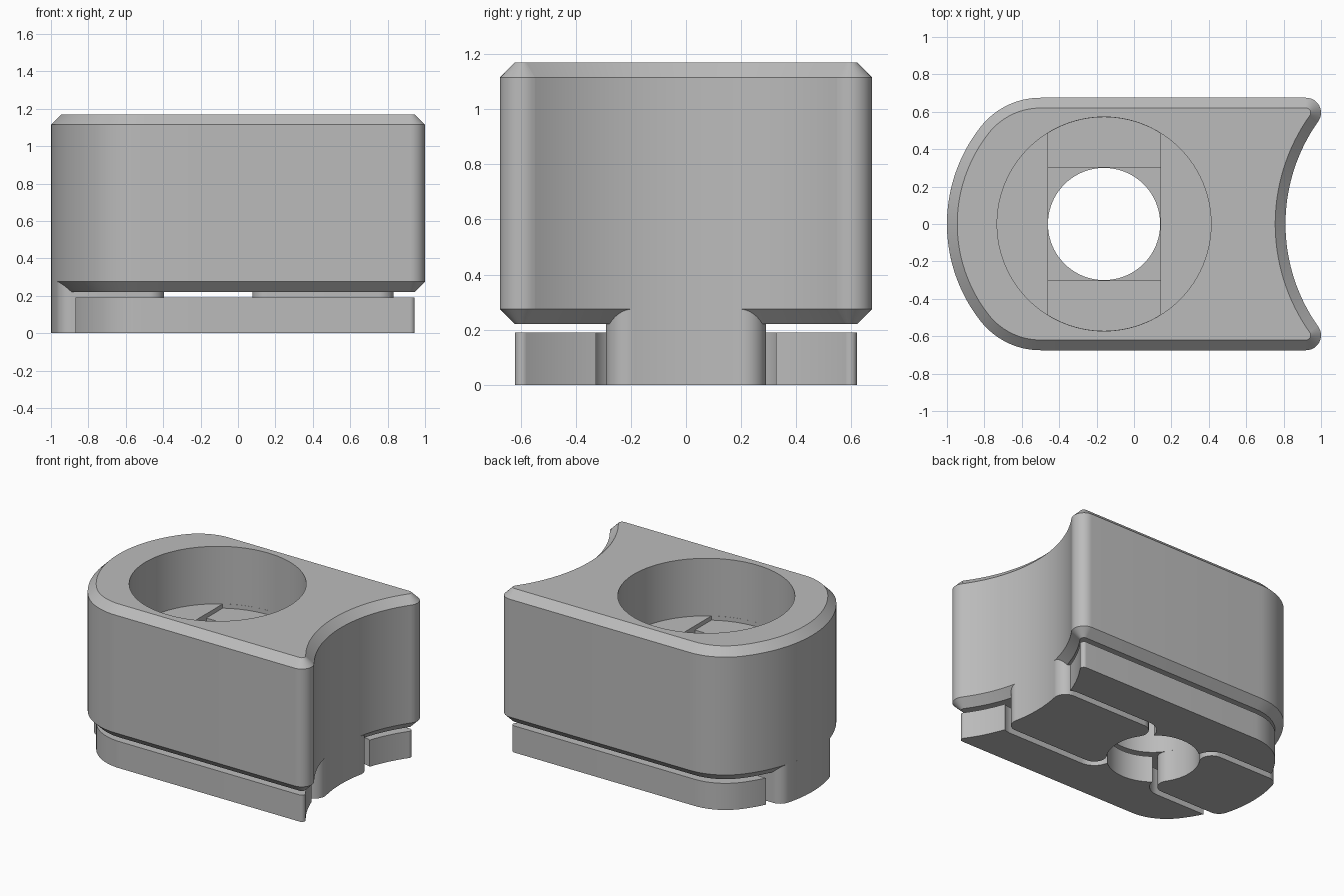
import bpy, bmesh
from math import sin, cos, atan2, acos, asin, pi, hypot, sqrt

if "Cube" in bpy.data.objects:
    bpy.data.objects.remove(bpy.data.objects["Cube"], do_unlink=True)

grey = bpy.data.materials.new("plain_grey")
grey.use_nodes = True
grey.diffuse_color = (0.5, 0.5, 0.5, 1)
grey.node_tree.nodes["Principled BSDF"].inputs["Base Color"].default_value = grey.diffuse_color

# Main dimensions
BORE = (-0.16, 0)          # centre of bore and of rounded end
SCOOP = (1.757, 0)         # centre of the concave end
END_R, SCOOP_R = 0.84, 0.947
HOLE_R, BORE_R = 0.3, 0.572
FILLET, GAP, BEVEL = 0.08, 0.05, 0.055
TONGUE = 0.29              # half width of the middle foot
TOP, CHAMFER_LOW, UNDERSIDE, PLATE_TOP = 1.17, 0.275, 0.22, 0.19
UP = pi / 2


def aim(a, b):
    return atan2(b[1] - a[1], b[0] - a[0])


def arc(c, r, a0, a1, n=20):
    return [(c[0] + r * cos(a0 + (a1 - a0) * i / n),
             c[1] + r * sin(a0 + (a1 - a0) * i / n)) for i in range(n + 1)]


def meet(c, r, other, r2):
    """Half angle at c to where the two circles cross."""
    d = hypot(other[0] - c[0], other[1] - c[1])
    return acos((r * r + d * d - r2 * r2) / (2 * r * d))


def clean(points):
    out = []
    for p in points:
        if not out or hypot(p[0] - out[-1][0], p[1] - out[-1][1]) > 1e-5:
            out.append(p)
    return out


def mirrored(half):
    half = clean(half)
    return half + [(x, -y) for x, y in reversed(half[1:-1])]


def loft(name, rings):
    """Solid through equal rings, each given as (points, height)."""
    bm = bmesh.new()
    loops = [[bm.verts.new((x, y, z)) for x, y in pts] for pts, z in rings]
    bm.faces.new(loops[0])
    bm.faces.new(loops[-1])
    n = len(loops[0])
    for a, b in zip(loops, loops[1:]):
        for i in range(n):
            j = (i + 1) % n
            bm.faces.new((a[i], a[j], b[j], b[i]))
    bmesh.ops.recalc_face_normals(bm, faces=bm.faces)
    mesh = bpy.data.meshes.new(name)
    bm.to_mesh(mesh)
    bm.free()
    mesh.materials.append(grey)
    ob = bpy.data.objects.new(name, mesh)
    bpy.context.collection.objects.link(ob)
    return ob


def prism(name, pts, z0, z1):
    return loft(name, [(pts, z0), (pts, z1)])


def activate(ob):
    bpy.ops.object.select_all(action='DESELECT')
    ob.select_set(True)
    bpy.context.view_layer.objects.active = ob


def cut(ob, cutter):
    mod = ob.modifiers.new("cut", 'BOOLEAN')
    mod.operation, mod.solver, mod.object = 'DIFFERENCE', 'EXACT', cutter
    activate(ob)
    bpy.ops.object.modifier_apply(modifier=mod.name)
    bpy.data.objects.remove(cutter, do_unlink=True)


# Block outline, half of it, inset by d
shoulder, corner = (-0.5, 0.268), (0.92, 0.595)


def outline_half(d, start=pi, stop=pi):
    a = aim(BORE, shoulder)
    return (arc(BORE, END_R - d, start, a)
            + arc(shoulder, 0.407 - d, a, UP)
            + arc(corner, FILLET - d, UP, aim(corner, SCOOP), 12)
            + arc(SCOOP, SCOOP_R + d, aim(SCOOP, corner), stop, 28))


# Body with chamfered rims
outer, inner = mirrored(outline_half(0)), mirrored(outline_half(BEVEL))
body = loft("body", [(inner, UNDERSIDE), (outer, CHAMFER_LOW),
                     (outer, TOP - BEVEL), (inner, TOP)])

# Stepped bore: wide pocket, shallow slot, shallow square, through hole
FLOOR, STEP = 0.76, 0.03
bx = BORE[0]
half = HOLE_R + 0.001
lean = acos(half / BORE_R)
slot = (arc(BORE, BORE_R - 0.001, lean, pi - lean)
        + arc(BORE, BORE_R - 0.001, pi + lean, 2 * pi - lean))
square = [(bx - half, -half), (bx + half, -half), (bx + half, half), (bx - half, half)]
cut(body, prism("pocket_cutter", arc(BORE, BORE_R, 0, 2 * pi, 96)[:-1], FLOOR, 2))
cut(body, prism("slot_cutter", slot, FLOOR - STEP, 1))
cut(body, prism("square_cutter", square, FLOOR - 2 * STEP, 0.9))
cut(body, prism("hole_cutter", arc(BORE, HOLE_R, 0, 2 * pi, 80)[:-1], -0.5, 0.8))

# Fillet centres of the middle foot
fy = TONGUE - FILLET
reach = sqrt((HOLE_R + FILLET) ** 2 - fy ** 2)
f_end = (bx - sqrt((END_R - FILLET) ** 2 - fy ** 2), fy)
f_left, f_right = (bx - reach, fy), (bx + reach, fy)
f_scoop = (SCOOP[0] - sqrt((SCOOP_R + FILLET) ** 2 - fy ** 2), fy)

# Middle foot, in two halves either side of the hole
a = aim(BORE, f_end)
left_half = (arc(BORE, END_R, pi, a) + arc(f_end, FILLET, a, UP)
             + arc(f_left, FILLET, UP, aim(f_left, BORE))
             + arc(BORE, HOLE_R, aim(BORE, f_left), pi))
right_half = (arc(BORE, HOLE_R, 0, aim(BORE, f_right))
              + arc(f_right, FILLET, aim(f_right, BORE) + 2 * pi, UP)
              + arc(f_scoop, FILLET, UP, aim(f_scoop, SCOOP))
              + arc(SCOOP, SCOOP_R, aim(SCOOP, f_scoop), pi))
parts = [body,
         prism("foot_rounded_end", mirrored(left_half), 0, CHAMFER_LOW),
         prism("foot_concave_end", mirrored(right_half), 0, CHAMFER_LOW)]

# Loose side plates, following the foot with a constant gap
r = FILLET + GAP
start = pi - asin((TONGUE + GAP) / (END_R - BEVEL))
a_scoop = aim(f_scoop, SCOOP) + meet(f_scoop, r, SCOOP, SCOOP_R + BEVEL)
stop = aim(SCOOP, arc(f_scoop, r, a_scoop, a_scoop, 1)[0])
a_hole = aim(f_right, BORE) + 2 * pi - meet(f_right, r, BORE, HOLE_R)
h = aim(BORE, arc(f_right, r, a_hole, a_hole, 1)[0])
plate = clean(outline_half(BEVEL, start, stop)
              + arc(f_scoop, r, a_scoop, UP)
              + arc(f_right, r, UP, a_hole)
              + arc(BORE, HOLE_R, h, pi - h)
              + arc(f_left, r, pi - a_hole, UP))
for name, side in (("back_plate", 1), ("front_plate", -1)):
    parts.append(prism(name, [(x, y * side) for x, y in plate], 0, PLATE_TOP))

for ob in parts:
    activate(ob)
    bpy.ops.object.shade_smooth_by_angle(angle=pi / 6)
